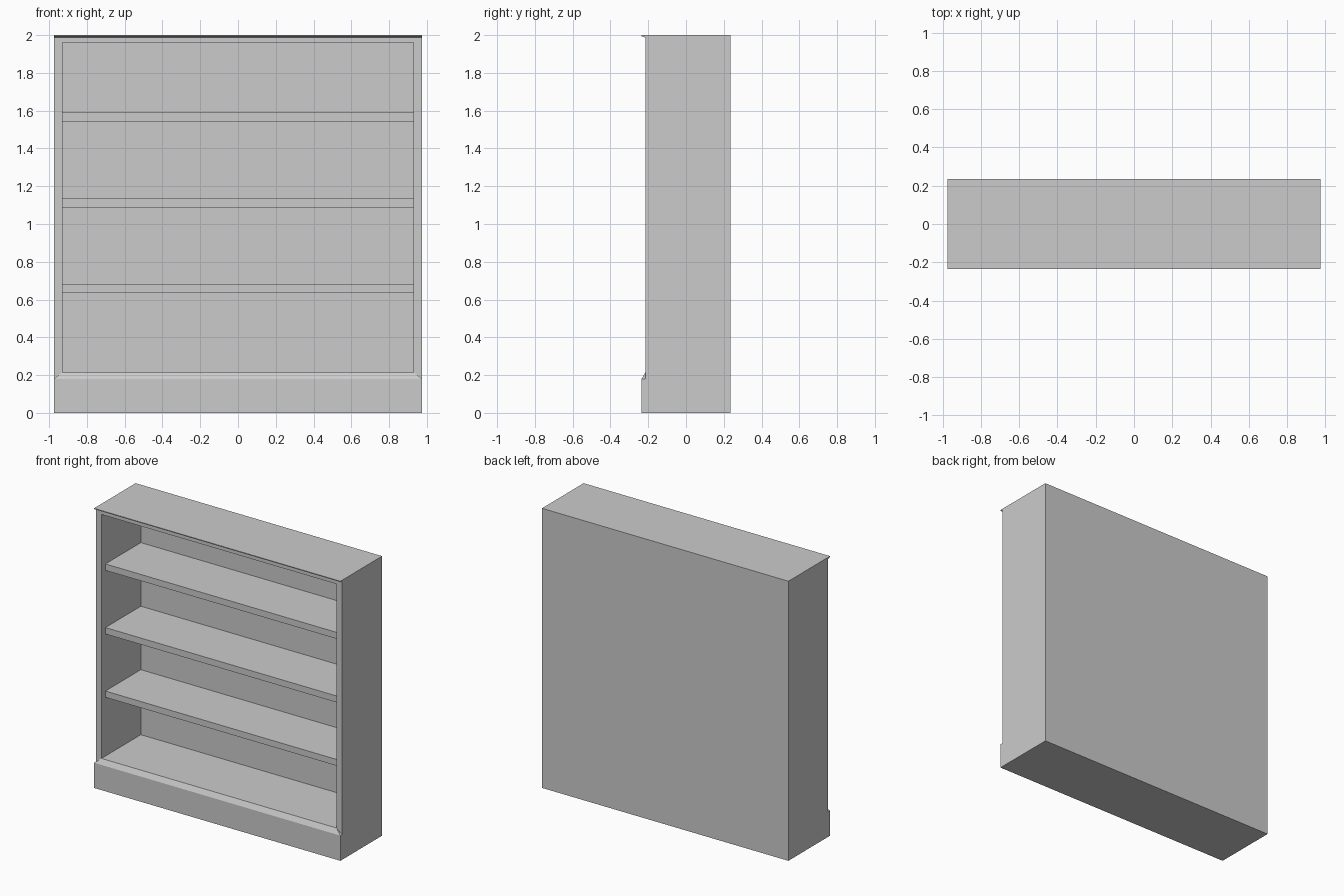
import bpy, bmesh
from mathutils import Vector

if "Cube" in bpy.data.objects:
    bpy.data.objects.remove(bpy.data.objects["Cube"])

W = 0.975             # half width
FRONT, BACK = -0.215, 0.235
LIP = -0.235          # front of plinth and top lip
IN_W, FLOOR, CEIL = 0.93, 0.215, 1.96


def finish(name, bm):
    bmesh.ops.recalc_face_normals(bm, faces=bm.faces[:])
    mesh = bpy.data.meshes.new(name)
    bm.to_mesh(mesh)
    bm.free()
    obj = bpy.data.objects.new(name, mesh)
    bpy.context.collection.objects.link(obj)
    return obj


def box_bm(lo, hi):
    bm = bmesh.new()
    bmesh.ops.create_cube(bm, size=1)
    lo, hi = Vector(lo), Vector(hi)
    for v in bm.verts:
        v.co = Vector([(lo[i] + hi[i]) / 2 + v.co[i] * (hi[i] - lo[i]) for i in range(3)])
    return bm


def moulding(name, rows):
    """Extrude a (y, z, half width) profile across the front."""
    bm = bmesh.new()
    left = [bm.verts.new((-w, y, z)) for y, z, w in rows]
    right = [bm.verts.new((w, y, z)) for y, z, w in rows]
    bm.faces.new(left)
    bm.faces.new(right[::-1])
    for i in range(len(rows)):
        j = (i + 1) % len(rows)
        bm.faces.new((left[i], right[i], right[j], left[j]))
    # split the end caps where they bend inwards at the mitre
    bmesh.ops.connect_verts_nonplanar(bm, angle_limit=0.01, faces=bm.faces[:])
    return finish(name, bm)


# Carcass: box with its front face inset and pushed back into a deep recess
bm = box_bm((-W, FRONT, 0), (W, BACK, 2))
bm.normal_update()
face = min(bm.faces, key=lambda f: f.calc_center_median().y)
bmesh.ops.inset_individual(bm, faces=[face], thickness=0.04)
for v in face.verts:
    v.co.x = IN_W if v.co.x > 0 else -IN_W
    v.co.z = CEIL if v.co.z > 1 else FLOOR
new = bmesh.ops.extrude_discrete_faces(bm, faces=[face])["faces"][0]
for v in new.verts:
    v.co.y = BACK - 0.005
finish("carcass", bm)

# Three shelves, set back from the front edge
for i, (z0, z1) in enumerate([(0.635, 0.68), (1.088, 1.134), (1.543, 1.589)]):
    finish(f"shelf_{i + 1}", box_bm((-IN_W, -0.17, z0), (IN_W, BACK - 0.005, z1)))

# Plinth board and the mitred sloping moulding above it
finish("plinth", box_bm((-W, LIP, 0), (W, FRONT, 0.18)))
moulding("plinth_moulding", [(FRONT, 0.18, W), (LIP, 0.18, W), (FRONT, FLOOR, IN_W)])

# Thin lip along the top front edge
moulding("top_lip", [(FRONT, 2, W), (LIP, 2, W), (LIP, 1.994, W), (FRONT, 1.987, W)])
